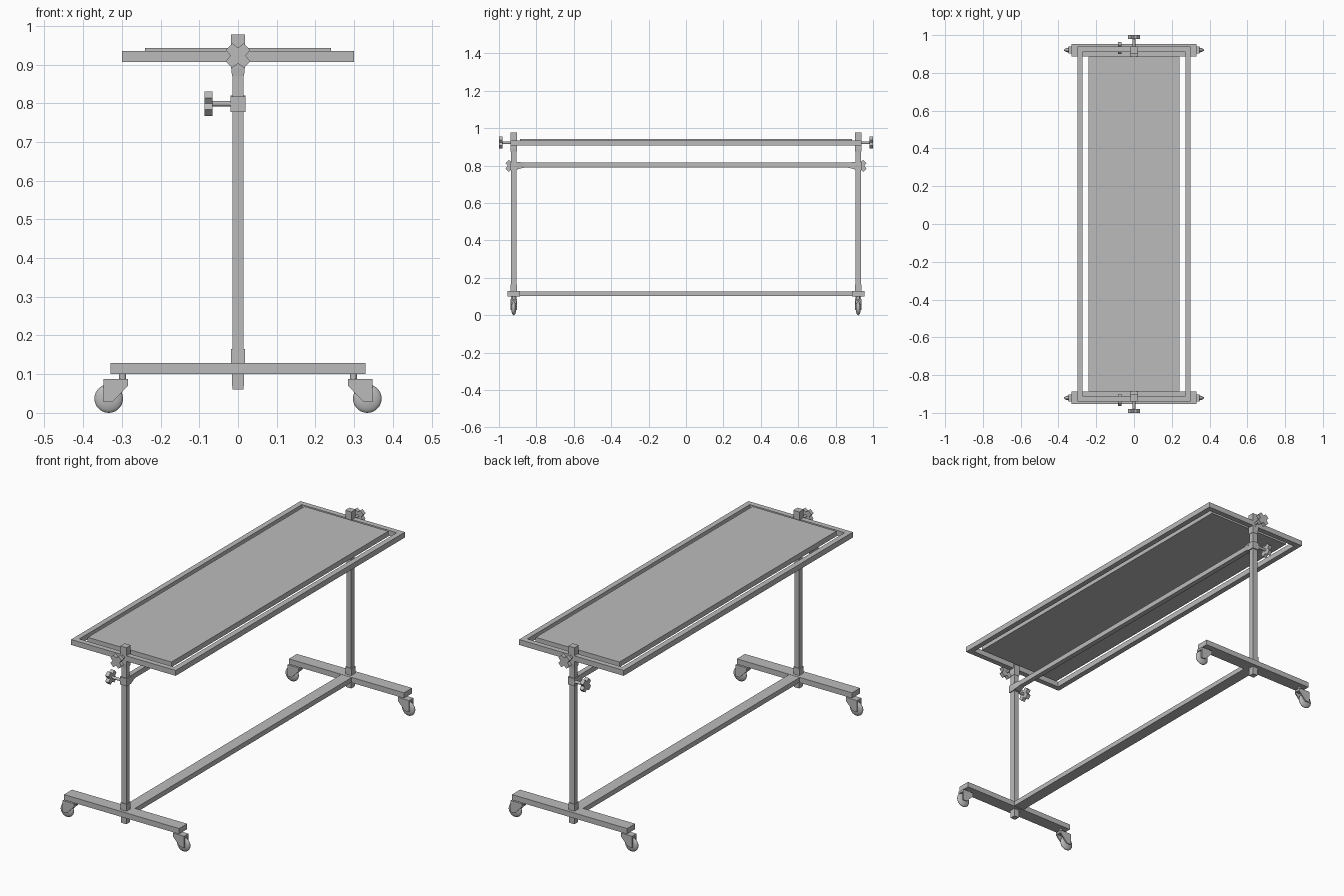
import bpy, bmesh, math
from mathutils import Matrix, Vector

cube = bpy.data.objects.get("Cube")
if cube:
    bpy.data.objects.remove(cube)

grey = bpy.data.materials.new("grey metal")
grey.use_nodes = True
GREY = (0.5, 0.5, 0.5, 1)
grey.diffuse_color = GREY
grey.node_tree.nodes["Principled BSDF"].inputs["Base Color"].default_value = GREY


def finish(name, bm, smooth=False):
    bmesh.ops.recalc_face_normals(bm, faces=bm.faces)
    mesh = bpy.data.meshes.new(name)
    bm.to_mesh(mesh)
    bm.free()
    mesh.materials.append(grey)
    for p in mesh.polygons:
        p.use_smooth = smooth
    obj = bpy.data.objects.new(name, mesh)
    bpy.context.collection.objects.link(obj)
    return obj


def box(name, low, high):
    low, high = Vector(low), Vector(high)
    bm = bmesh.new()
    bmesh.ops.create_cube(bm, size=1)
    bmesh.ops.scale(bm, vec=high - low, verts=bm.verts)
    bmesh.ops.translate(bm, vec=(low + high) / 2, verts=bm.verts)
    return finish(name, bm)


def tube(name, start, end, r1, r2, sides):
    # straight bar or taper between two points; four sides give a square section
    start, end = Vector(start), Vector(end)
    axis = end - start
    bm = bmesh.new()
    bmesh.ops.create_cone(bm, cap_ends=True, segments=sides, radius1=r1, radius2=r2, depth=axis.length)
    if sides == 4:
        bmesh.ops.rotate(bm, matrix=Matrix.Rotation(math.pi / 4, 3, 'Z'), verts=bm.verts)
    turn = axis.to_track_quat('Z', 'Y').to_matrix().to_4x4()
    bmesh.ops.transform(bm, matrix=Matrix.Translation((start + end) / 2) @ turn, verts=bm.verts)
    return finish(name, bm)


def prism(name, points, offset):
    # closed outline pushed along an offset
    bm = bmesh.new()
    face = bm.faces.new([bm.verts.new(p) for p in points])
    ext = bmesh.ops.extrude_face_region(bm, geom=[face])
    bmesh.ops.translate(bm, vec=offset, verts=[v for v in ext["geom"] if isinstance(v, bmesh.types.BMVert)])
    return finish(name, bm)


def knob(name, base, axis):
    # shaft and four-armed hand grip
    base, axis = Vector(base), Vector(axis)
    side = axis.cross(Vector((0, 0, 1)))
    tube(name + "_shaft", base - axis * 0.05, base, 0.007, 0.007, 12)
    points = []
    for i in range(4):
        for deg, r in ((0, 0.02), (25, 0.035), (65, 0.035)):
            a = math.radians(deg + 90 * i)
            points.append(base + r * (side * math.cos(a) + Vector((0, 0, math.sin(a)))))
    prism(name + "_grip", points, axis * 0.02)


def caster(name, sx, y):
    # stem, cheek plates, cap and rounded wheel
    tube(name + "_stem", (sx * 0.298, y, 0.08), (sx * 0.298, y, 0.105), 0.009, 0.009, 12)
    outline = [(0.348, 0.088), (0.284, 0.088), (0.284, 0.07), (0.325, 0.028), (0.348, 0.028)]
    for s in (-1, 1):
        prism(name + "_cheek", [(sx * x, y + s * 0.012, z) for x, z in outline], (0, s * 0.006, 0))
    xs = sorted((sx * 0.284, sx * 0.348))
    box(name + "_cap", (xs[0], y - 0.013, 0.076), (xs[1], y + 0.013, 0.088))
    bm = bmesh.new()
    bmesh.ops.create_uvsphere(bm, u_segments=24, v_segments=14, radius=0.037)
    bmesh.ops.scale(bm, vec=(1, 0.36, 1), verts=bm.verts)
    bmesh.ops.translate(bm, vec=(sx * 0.334, y, 0.037), verts=bm.verts)
    finish(name + "_wheel", bm, smooth=True)


END = 0.921
DIAG = math.sqrt(2)

# tabletop and open frame
box("table_panel", (-0.24, -0.888, 0.916), (0.24, 0.888, 0.943))
for s, label in ((-1, "right"), (1, "left")):
    xs = sorted((s * 0.272, s * 0.3))
    box(label + "_frame_rail", (xs[0], -0.939, 0.907), (xs[1], 0.939, 0.935))

# long bars
box("lower_beam", (-0.03, -0.895, 0.103), (0.03, 0.895, 0.128))
box("upper_crossbar", (-0.013, -0.9, 0.79), (0.013, 0.9, 0.816))

# matching end stands
for s, label in ((-1, "front"), (1, "back")):
    y = s * END

    def block(part, half, z0, z1):
        box(f"{label}_{part}", (-half, y - half, z0), (half, y + half, z1))

    ys = sorted((s * 0.911, s * 0.939))
    box(label + "_frame_end", (-0.272, ys[0], 0.907), (0.272, ys[1], 0.935))
    box(label + "_foot", (-0.33, y - 0.033, 0.101), (0.33, y + 0.033, 0.129))
    block("post", 0.014, 0.06, 0.96)
    block("post_socket", 0.0175, 0.129, 0.165)
    block("head_block", 0.0175, 0.89, 0.977)
    tube(label + "_head_taper", (0, y, 0.87), (0, y, 0.89), 0.0155 * DIAG, 0.0175 * DIAG, 4)
    block("clamp_collar", 0.0195, 0.778, 0.817)
    tube(label + "_clamp_taper", (0, s * 0.905, 0.8), (0, s * 0.865, 0.803), 0.02 * DIAG, 0.0135 * DIAG, 4)
    tube(label + "_foot_plug", (0, y, 0.06), (0, y, 0.101), 0.0145 * DIAG, 0.016 * DIAG, 4)
    knob(label + "_tilt_knob", (0, s * 0.98, 0.923), (0, s, 0))
    knob(label + "_height_knob", (-0.066, y + s * 0.012, 0.799), (-1, 0, 0))
    for sx, side in ((-1, "right"), (1, "left")):
        caster(f"{label}_{side}_caster", sx, y)
